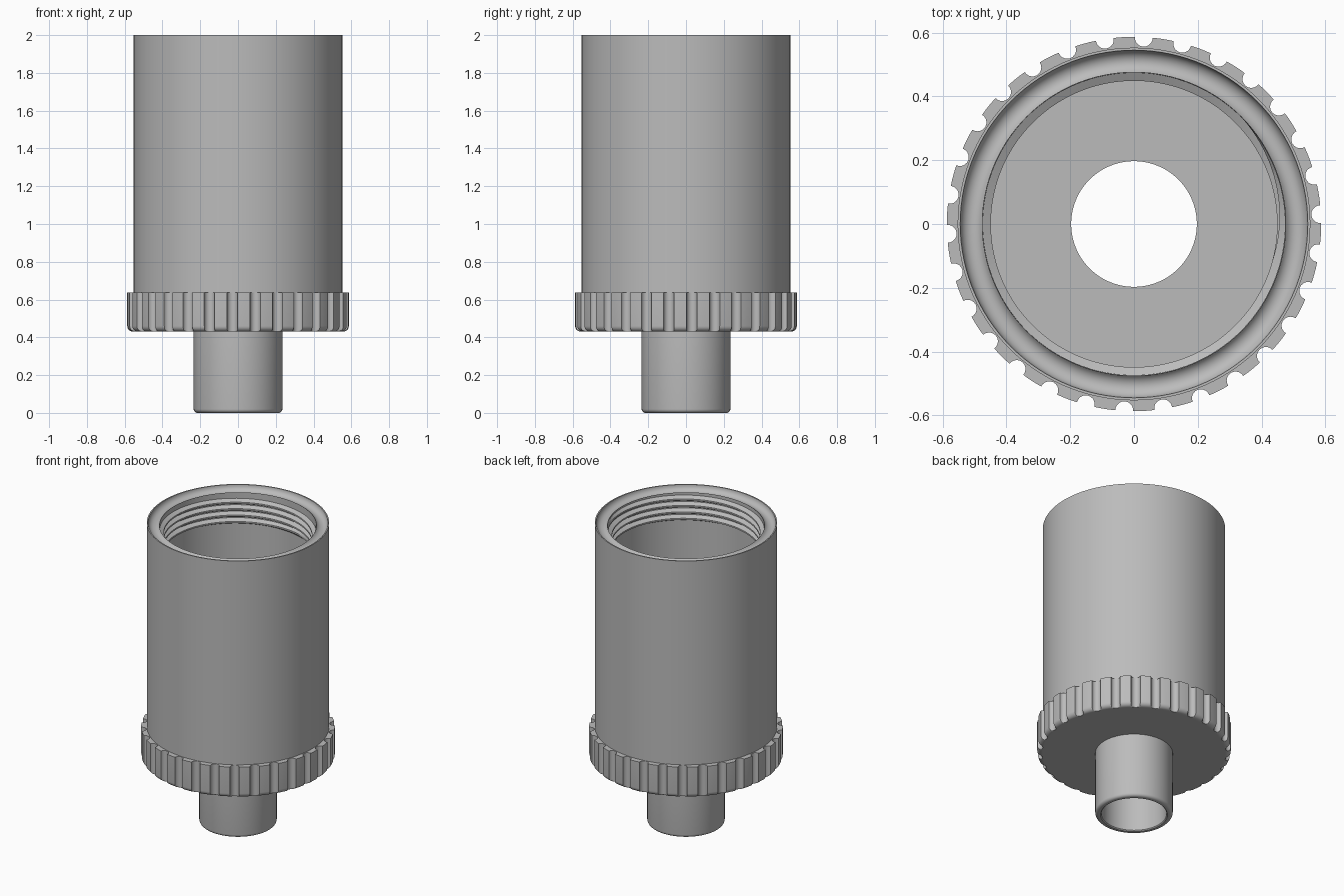
import bpy, bmesh
from math import sin, cos, pi, radians, atan2, hypot

if "Cube" in bpy.data.objects:
    bpy.data.objects.remove(bpy.data.objects["Cube"])

SEG = 120
grey = bpy.data.materials.new("satin grey")
grey.use_nodes = True
COLOUR = (0.5, 0.5, 0.5, 1)
grey.diffuse_color = COLOUR
grey.node_tree.nodes["Principled BSDF"].inputs["Base Color"].default_value = COLOUR


def polar(r, a, z):
    return (r * cos(a), r * sin(a), z)


def skin(name, rows, wrap_rows=True, wrap_cols=True):
    """Join rows of points with quads into one smooth-shaded object."""
    bm = bmesh.new()
    grid = [[bm.verts.new(p) for p in row] for row in rows]
    n, m = len(grid), len(grid[0])
    for i in range(n if wrap_rows else n - 1):
        for j in range(m if wrap_cols else m - 1):
            a, b = grid[i], grid[(i + 1) % n]
            k = (j + 1) % m
            bm.faces.new((a[j], a[k], b[k], b[j]))
    bmesh.ops.remove_doubles(bm, verts=bm.verts, dist=1e-5)
    bmesh.ops.recalc_face_normals(bm, faces=bm.faces)
    mesh = bpy.data.meshes.new(name)
    bm.to_mesh(mesh)
    bm.free()
    mesh.materials.append(grey)
    obj = bpy.data.objects.new(name, mesh)
    bpy.context.collection.objects.link(obj)
    bpy.ops.object.select_all(action='DESELECT')
    obj.select_set(True)
    bpy.context.view_layer.objects.active = obj
    bpy.ops.object.shade_smooth_by_angle(angle=radians(35))
    return obj


def lathe(name, profile):
    angles = [2 * pi * j / SEG for j in range(SEG)]
    return skin(name, [[polar(r, a, z) for a in angles] for r, z in profile])


def arc(cr, cz, rad, start, end, steps):
    return [(cr + rad * cos(radians(start + (end - start) * i / steps)),
             cz + rad * sin(radians(start + (end - start) * i / steps)))
            for i in range(steps + 1)]


# Cup body with a round seal groove in the rim
BORE, FLOOR, BASE = 0.475, 0.53, 0.43
lathe("cup_body",
      [(0.233, BASE), (0.553, BASE), (0.553, 2)]
      + arc(0.5075, 2, 0.0375, 0, -148, 10)
      + [(BORE, FLOOR), (0.233, FLOOR)])

# Outlet tube with a rounded lower lip
lathe("outlet_tube",
      [(0.197, FLOOR), (0.197, 0.006), (0.203, 0)]
      + arc(0.215, 0.02, 0.02, -90, 0, 5)
      + [(0.235, BASE), (0.233, BASE), (0.233, FLOOR)])

# Grip ring: scalloped outline, limited to a rounded lower edge
FLUTES, RIM, CUT = 30, 0.587, 0.028
step = 2 * pi / FLUTES
outline = []
for k in range(FLUTES):
    mid = radians(3) + k * step
    for i in range(11):
        t = radians(88 + 184 * i / 10)
        x, y = 0.585 + CUT * cos(t), -CUT * sin(t)
        outline.append((min(hypot(x, y), RIM), mid + atan2(y, x)))
    half = atan2(CUT, 0.585)
    for i in range(1, 4):
        outline.append((RIM, mid + half + (step - 2 * half) * i / 4))
levels = arc(RIM - 0.03, BASE + 0.03, 0.03, -90, 0, 6) + [(RIM, 0.637)]
rows = [[polar(min(r, limit), a, z) for r, a in outline] for limit, z in levels]
rows += [[polar(0.55, a, z) for r, a in outline] for z in (0.637, BASE)]
skin("grip_ring", rows)

# Internal screw thread: a tapered ridge wound along the bore
PITCH, TURNS, TOP = 0.043, 4, 1.955
count = TURNS * SEG
thread = []
for i in range(count + 1):
    a = radians(45) - 2 * pi * i / SEG
    z = TOP - PITCH * i / SEG
    grow = min(1, i / 20, (count - i) / 20)
    crest = BORE - 0.026 * grow
    thread.append([polar(r, a, z + dz) for r, dz in
                   ((BORE, 0.019), (crest, 0.005), (crest, -0.005), (BORE, -0.019))])
skin("screw_thread", thread, wrap_rows=False, wrap_cols=False)
